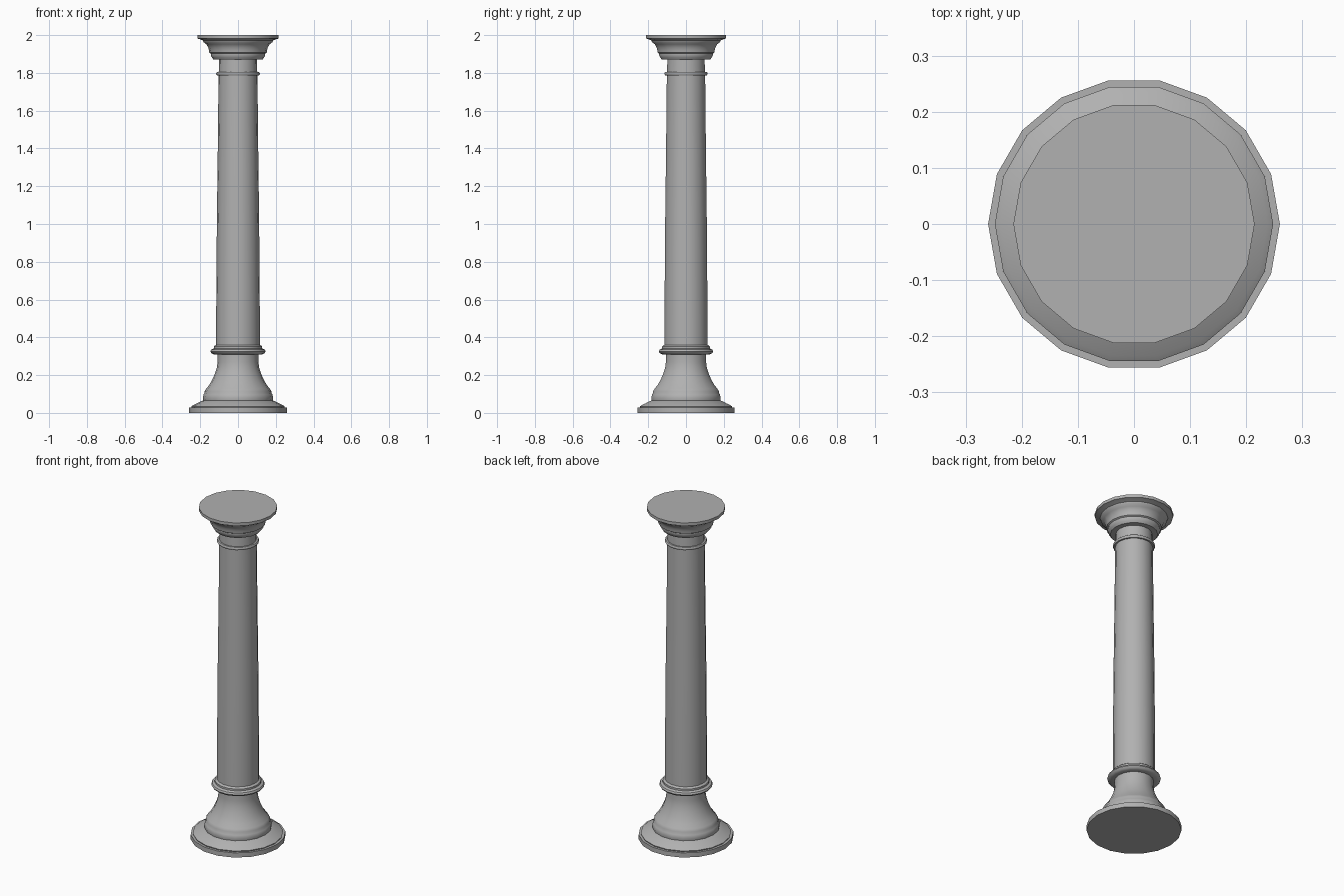
import bpy, bmesh, math

SIDES = 18

# Mid-grey stone
stone = bpy.data.materials.new("grey_stone")
stone.diffuse_color = (0.44, 0.44, 0.44, 1)


def lathe(name, profile, cap_bottom=False, cap_top=False):
    """Revolve (radius, height) points about z with 18 sides."""
    bm = bmesh.new()
    rings = []
    for r, z in profile:
        rings.append([bm.verts.new((r * math.cos(2 * math.pi * i / SIDES),
                                    r * math.sin(2 * math.pi * i / SIDES), z))
                      for i in range(SIDES)])
    for low, high in zip(rings, rings[1:]):
        for i in range(SIDES):
            j = (i + 1) % SIDES
            bm.faces.new((low[i], low[j], high[j], high[i]))
    if cap_bottom:
        bm.faces.new(rings[0][::-1])
    if cap_top:
        bm.faces.new(rings[-1])
    mesh = bpy.data.meshes.new(name)
    bm.to_mesh(mesh)
    bm.free()
    mesh.materials.append(stone)
    obj = bpy.data.objects.new(name, mesh)
    bpy.context.collection.objects.link(obj)
    bpy.ops.object.select_all(action='DESELECT')
    obj.select_set(True)
    bpy.context.view_layer.objects.active = obj
    bpy.ops.object.shade_smooth_by_angle(angle=math.radians(40))
    return obj


# Stepped plinth
lathe("plinth", [(0.26, 0), (0.26, 0.028), (0.246, 0.028), (0.248, 0.034),
                 (0.238, 0.041), (0.214, 0.052), (0.199, 0.061), (0.184, 0.066)],
      cap_bottom=True)

# Flared foot with a rounded lower moulding
lathe("flared_foot", [(0.184, 0.066), (0.186, 0.08), (0.182, 0.098),
                      (0.177, 0.104), (0.177, 0.115), (0.168, 0.128),
                      (0.151, 0.150), (0.135, 0.178), (0.122, 0.208),
                      (0.112, 0.24), (0.108, 0.27), (0.108, 0.309)])

# Collar ring under the shaft
lathe("lower_collar", [(0.108, 0.309), (0.128, 0.310), (0.140, 0.315),
                       (0.147, 0.325), (0.142, 0.335), (0.128, 0.341),
                       (0.128, 0.352), (0.122, 0.357), (0.116, 0.36)])

# Tapered shaft
lathe("shaft", [(0.116, 0.36), (0.115, 0.6), (0.112, 1.0), (0.107, 1.4),
                (0.103, 1.787)])

# Thin ring near the top, then the neck
lathe("upper_ring", [(0.103, 1.787), (0.112, 1.787), (0.116, 1.793),
                     (0.116, 1.799), (0.112, 1.804), (0.102, 1.804)])
lathe("neck", [(0.102, 1.804), (0.100, 1.87)])

# Flaring capital
lathe("capital", [(0.100, 1.87), (0.130, 1.87), (0.137, 1.880), (0.144, 1.892),
                  (0.144, 1.902), (0.152, 1.907), (0.154, 1.920),
                  (0.158, 1.935), (0.168, 1.952), (0.183, 1.963),
                  (0.186, 1.972), (0.202, 1.978), (0.215, 1.982),
                  (0.215, 2.0)], cap_top=True)
